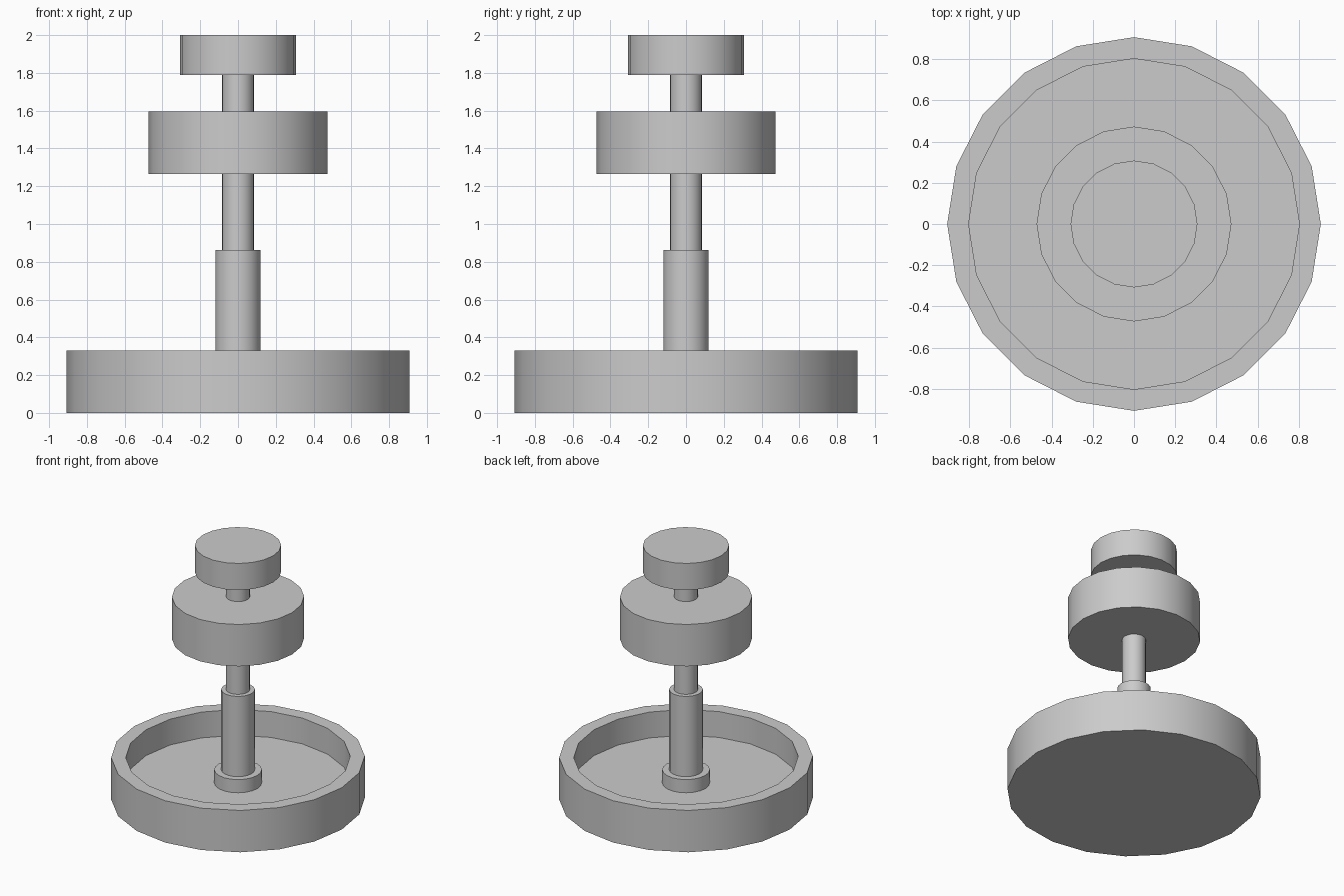
import bpy, bmesh, math

if "Cube" in bpy.data.objects:
    bpy.data.objects.remove(bpy.data.objects["Cube"])

SIDES = 20


def lathe(name, profile):
    """Spin an (radius, z) profile about z; the end rings are capped."""
    bm = bmesh.new()
    rings = []
    for r, z in profile:
        rings.append([bm.verts.new((r * math.cos(2 * math.pi * i / SIDES),
                                    r * math.sin(2 * math.pi * i / SIDES), z))
                      for i in range(SIDES)])
    for a, b in zip(rings, rings[1:]):
        for i in range(SIDES):
            j = (i + 1) % SIDES
            bm.faces.new((a[i], a[j], b[j], b[i]))
    bm.faces.new(rings[0])
    bm.faces.new(rings[-1])
    bmesh.ops.recalc_face_normals(bm, faces=bm.faces)
    mesh = bpy.data.meshes.new(name)
    bm.to_mesh(mesh)
    bm.free()
    obj = bpy.data.objects.new(name, mesh)
    bpy.context.collection.objects.link(obj)
    # smooth sides, sharp rims
    bpy.ops.object.select_all(action='DESELECT')
    obj.select_set(True)
    bpy.context.view_layer.objects.active = obj
    bpy.ops.object.shade_smooth_by_angle(angle=math.radians(30))
    return obj


def cylinder(name, r, z0, z1):
    return lathe(name, [(r, z0), (r, z1)])


# Hollow bottom basin
lathe("basin", [(0.907, 0), (0.907, 0.33), (0.803, 0.33), (0.803, 0.126)])

# Central column
cylinder("column_collar", 0.17, 0.126, 0.23)
cylinder("lower_column", 0.12, 0.23, 0.863)
cylinder("middle_column", 0.085, 0.863, 1.265)
cylinder("upper_column", 0.085, 1.595, 1.79)

# Solid upper tiers
cylinder("middle_tier", 0.473, 1.265, 1.595)
cylinder("top_tier", 0.308, 1.79, 2.0)
